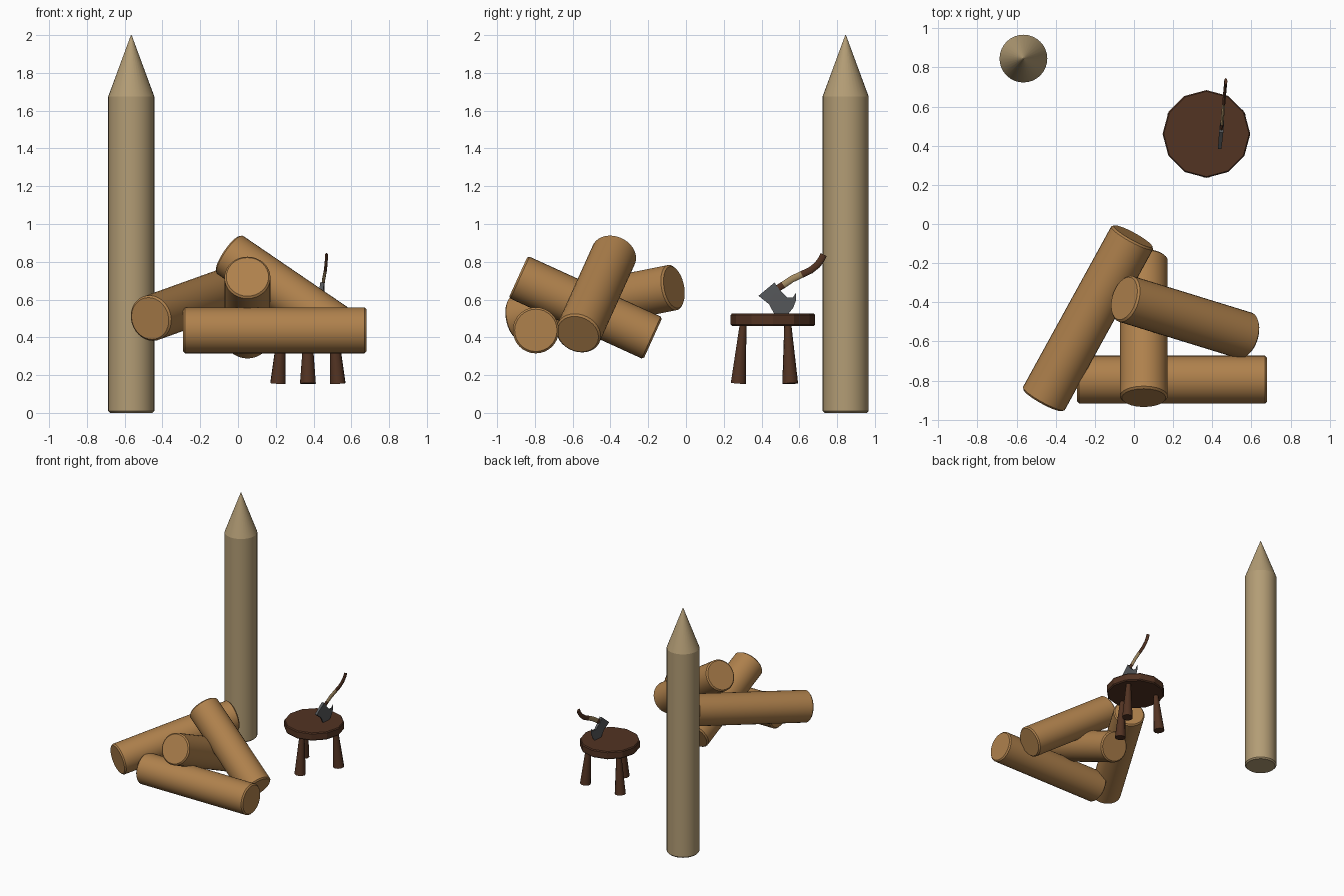
import bpy, bmesh, math
from mathutils import Vector

if "Cube" in bpy.data.objects:
    bpy.data.objects.remove(bpy.data.objects["Cube"], do_unlink=True)


def material(name, rgb):
    m = bpy.data.materials.new(name)
    m.use_nodes = True
    m.diffuse_color = (*rgb, 1)
    bsdf = m.node_tree.nodes["Principled BSDF"]
    bsdf.inputs["Base Color"].default_value = (*rgb, 1)
    bsdf.inputs["Roughness"].default_value = 0.8
    return m


LOG = material("log brown", (0.43, 0.22, 0.073))
POST = material("pale wood", (0.45, 0.335, 0.178))
DARK = material("dark wood", (0.085, 0.033, 0.016))
STEEL = material("grey steel", (0.095, 0.1, 0.106))
WRAP = material("tan grip", (0.37, 0.26, 0.125))


def finish(name, bm, mats, angle):
    bmesh.ops.recalc_face_normals(bm, faces=bm.faces)
    mesh = bpy.data.meshes.new(name)
    bm.to_mesh(mesh)
    bm.free()
    for m in mats:
        mesh.materials.append(m)
    ob = bpy.data.objects.new(name, mesh)
    bpy.context.collection.objects.link(ob)
    bpy.ops.object.select_all(action='DESELECT')
    ob.select_set(True)
    bpy.context.view_layer.objects.active = ob
    bpy.ops.object.shade_smooth_by_angle(angle=math.radians(angle))
    return ob


def loft(bm, rings):
    """Skin a list of point rings and cap both ends; returns faces per span."""
    loops = [[bm.verts.new(p) for p in ring] for ring in rings]
    n = len(loops[0])
    spans = []
    for a, b in zip(loops, loops[1:]):
        spans.append([bm.faces.new((a[i], a[(i + 1) % n], b[(i + 1) % n], b[i]))
                      for i in range(n)])
    spans[0].append(bm.faces.new(loops[0]))
    spans[-1].append(bm.faces.new(loops[-1]))
    return spans


def turned(name, start, end, profile, mat, sides=32, angle=28):
    """Turned part from start to end; profile is (distance, radius) pairs."""
    start, axis = Vector(start), Vector(end) - Vector(start)
    q = axis.to_track_quat('Z', 'Y')
    bm = bmesh.new()
    rings = []
    for d, r in profile:
        rings.append([start + q @ Vector((r * math.cos(t), r * math.sin(t), d))
                      for t in (math.tau * i / sides for i in range(sides))])
    loft(bm, rings)
    return finish(name, bm, [mat], angle)


# Pointed post
R, B = 0.122, 0.01
turned("pointed_post", (-0.565, 0.845, 0), (-0.565, 0.845, 2),
       [(0, R - B), (B, R), (1.675, R), (2, 0.002)], POST, angle=12)

# Pile of logs
LOGS = {
    "front_log": ((-0.29, -0.795, 0.437), (0.68, -0.795, 0.437)),
    "middle_log": ((0.05, -0.888, 0.72), (0.05, -0.175, 0.395)),
    "long_left_log": ((-0.465, -0.9, 0.5), (-0.005, -0.063, 0.665)),
    "top_log": ((-0.05, -0.38, 0.842), (0.573, -0.572, 0.417)),
}
for name, (a, b) in LOGS.items():
    length = (Vector(b) - Vector(a)).length
    turned(name, a, b, [(0, R - B), (B, R), (length - B, R), (length, R - B)], LOG)

# Stool: faceted seat and three splayed legs
SX, SY = 0.37, 0.46
turned("stool_seat", (SX, SY, 0.46), (SX, SY, 0.525),
       [(0, 0.216), (0.008, 0.224), (0.057, 0.224), (0.065, 0.218)], DARK, 12, 20)
for side, deg in (("front", -90), ("back_left", 30), ("back_right", 150)):
    c, s = math.cos(math.radians(deg)), math.sin(math.radians(deg))
    foot = (SX + 0.183 * c, SY + 0.183 * s, 0.155)
    top = (SX + 0.158 * c, SY + 0.158 * s, 0.465)
    turned("stool_leg_" + side, foot, top, [(0, 0.042), (0.311, 0.019)], DARK, 10, 50)


def axe_x(y):
    return 0.441 + 0.09 * (y - 0.42)


# Axe head: outline in y, z with half thickness, thin along the cutting edge
OUTLINE = [(0.384, 0.62, 0.009), (0.468, 0.69, 0.011), (0.498, 0.648, 0.011),
           (0.535, 0.612, 0.007), (0.565, 0.61, 0.004), (0.582, 0.635, 0.001),
           (0.582, 0.595, 0.001), (0.568, 0.557, 0.001), (0.54, 0.522, 0.001),
           (0.468, 0.522, 0.002), (0.44, 0.575, 0.006)]
bm = bmesh.new()
loft(bm, [[(axe_x(y) + s * t, y, z) for y, z, t in OUTLINE] for s in (-1, 1)])
bmesh.ops.triangulate(bm, faces=[f for f in bm.faces if len(f.verts) > 4])
finish("axe_head", bm, [STEEL], 25)

# Axe handle: curved oval shaft with a tan grip in the middle
PATH = [Vector((axe_x(y), y, z)) for y, z in (
    (0.465, 0.645), (0.515, 0.678), (0.56, 0.708), (0.613, 0.733),
    (0.66, 0.755), (0.695, 0.783), (0.715, 0.81), (0.729, 0.838))]
bm = bmesh.new()
rings = []
for i, p in enumerate(PATH):
    along = (PATH[min(i + 1, len(PATH) - 1)] - PATH[max(i - 1, 0)]).normalized()
    wide = along.cross(Vector((1, 0, 0))).normalized()
    flat = wide.cross(along)
    rings.append([p + wide * 0.018 * math.cos(t) + flat * 0.008 * math.sin(t)
                  for t in (math.tau * k / 10 for k in range(10))])
for i, span in enumerate(loft(bm, rings)):
    for f in span:
        f.material_index = 1 if i in (1, 2) else 0
finish("axe_handle", bm, [DARK, WRAP], 40)
